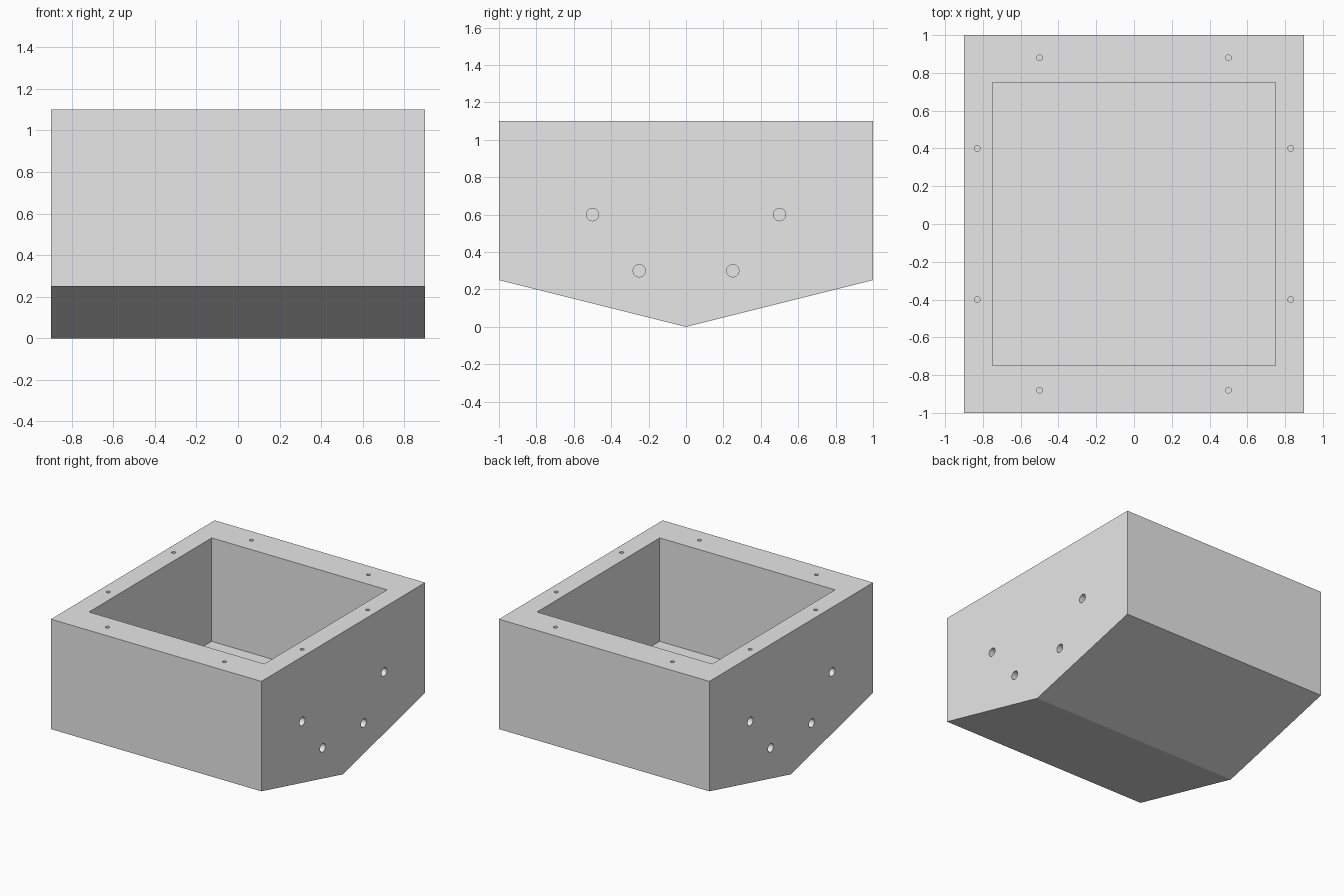
import bpy
import bmesh
from math import pi
from mathutils import Matrix, Vector

cube = bpy.data.objects.get("Cube")
if cube:
    bpy.data.objects.remove(cube, do_unlink=True)

grey = bpy.data.materials.new("plain_grey")
grey.use_nodes = True
colour = (0.8, 0.8, 0.8, 1)
grey.diffuse_color = colour
grey.node_tree.nodes["Principled BSDF"].inputs["Base Color"].default_value = colour

HALF_X, HALF_Y, TOP = 0.9, 1.0, 1.1
INNER, FLOOR = 0.75, 0.3


def make_object(name, bm):
    bmesh.ops.recalc_face_normals(bm, faces=bm.faces)
    mesh = bpy.data.meshes.new(name)
    bm.to_mesh(mesh)
    bm.free()
    mesh.materials.append(grey)
    obj = bpy.data.objects.new(name, mesh)
    bpy.context.collection.objects.link(obj)
    return obj


def add_drill(bm, centre, axis, radius, depth):
    """Cylinder reaching depth to both sides of the surface point."""
    turn = Vector((0, 0, 1)).rotation_difference(Vector(axis)).to_matrix().to_4x4()
    bmesh.ops.create_cone(bm, cap_ends=True, segments=32, radius1=radius, radius2=radius,
                          depth=2 * depth, matrix=Matrix.Translation(centre) @ turn)


# Body: five-sided profile with a shallow V bottom, extruded along x
bm = bmesh.new()
profile = [(-HALF_Y, TOP), (-HALF_Y, 0.25), (0, 0), (HALF_Y, 0.25), (HALF_Y, TOP)]
face = bm.faces.new([bm.verts.new((-HALF_X, y, z)) for y, z in profile])
sweep = bmesh.ops.extrude_face_region(bm, geom=[face])
bmesh.ops.translate(bm, vec=(2 * HALF_X, 0, 0),
                    verts=[v for v in sweep["geom"] if isinstance(v, bmesh.types.BMVert)])
body = make_object("box_body", bm)

# Cutter: square cavity, lid screw holes and side mounting holes
bm = bmesh.new()
height = 2 * (TOP - FLOOR)
bmesh.ops.create_cube(bm, size=1, matrix=Matrix.Translation((0, 0, TOP))
                      @ Matrix.Diagonal((2 * INNER, 2 * INNER, height, 1)))
for sx in (-1, 1):
    for sy in (-1, 1):
        for x, y in ((0.5, 0.88), (0.83, 0.4)):
            add_drill(bm, (sx * x, sy * y, TOP), (0, 0, 1), 0.015, 0.1)
        for y, z in ((0.5, 0.6), (0.25, 0.3)):
            add_drill(bm, (sx * HALF_X, sy * y, z), (1, 0, 0), 0.033, 0.1)
cutter = make_object("cavity_and_hole_cutter", bm)
cutter.hide_render = True
cutter.hide_viewport = True
cutter.display_type = 'WIRE'

cut = body.modifiers.new("cavity_and_holes", 'BOOLEAN')
cut.operation = 'DIFFERENCE'
cut.solver = 'EXACT'
cut.object = cutter

# Round hole walls, crisp box edges
bpy.ops.object.select_all(action='DESELECT')
body.select_set(True)
bpy.context.view_layer.objects.active = body
bpy.ops.object.modifier_apply(modifier=cut.name)
bpy.data.objects.remove(cutter, do_unlink=True)
bpy.ops.object.shade_smooth_by_angle(angle=pi / 18)
